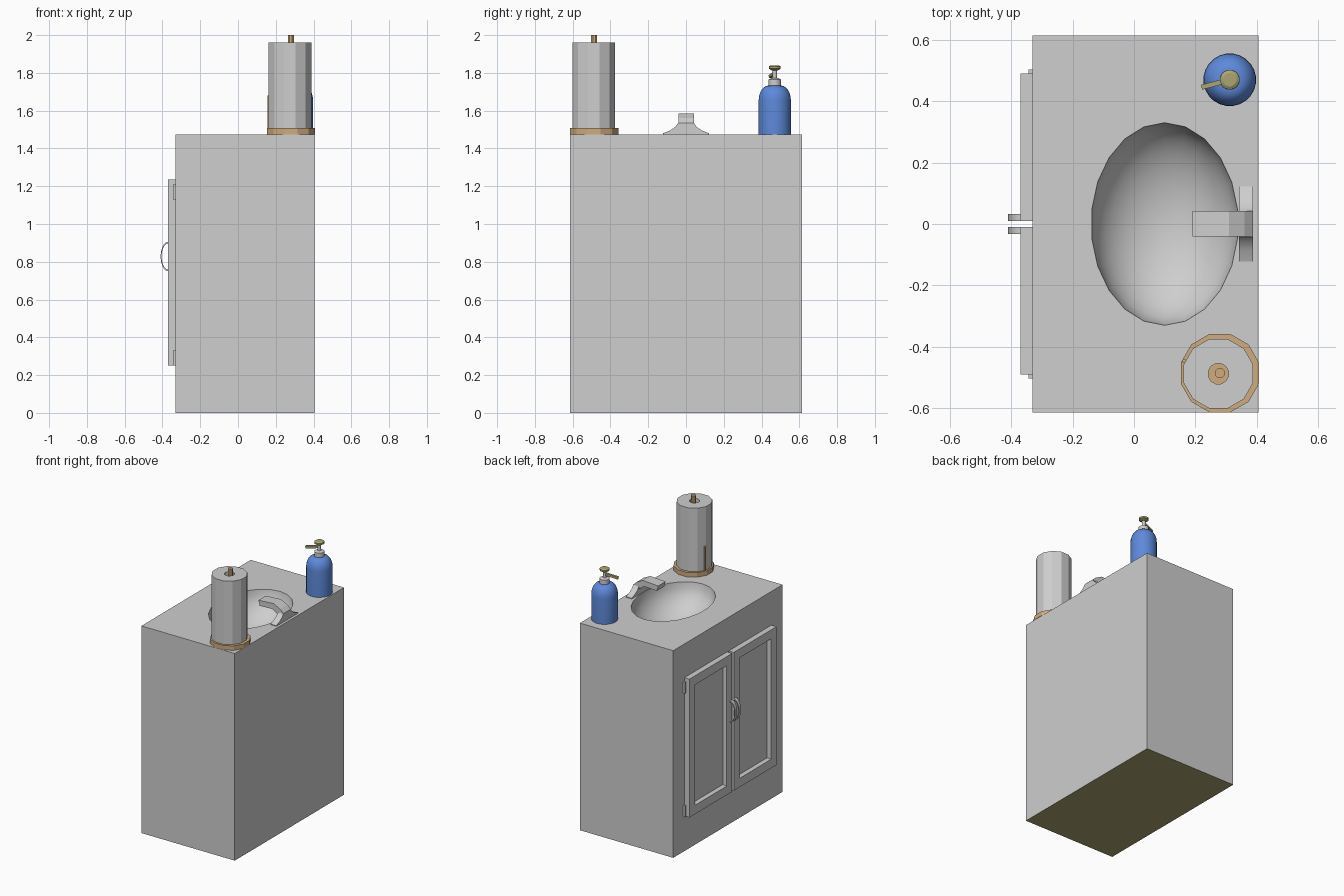
import bpy, bmesh, math
from mathutils import Matrix, Vector

if "Cube" in bpy.data.objects:
    bpy.data.objects.remove(bpy.data.objects["Cube"], do_unlink=True)


def material(name, r, g, b):
    m = bpy.data.materials.new(name)
    m.use_nodes = True
    m.diffuse_color = (r, g, b, 1)
    m.node_tree.nodes["Principled BSDF"].inputs["Base Color"].default_value = (r, g, b, 1)
    return m


GREY = material("light grey", 0.62, 0.62, 0.62)
OLIVE = material("olive", 0.41, 0.38, 0.17)
TAN = material("tan wood", 0.62, 0.41, 0.21)
BLUE = material("soap blue", 0.11, 0.25, 0.70)


def finish(name, bm, mat, smooth=None):
    bmesh.ops.recalc_face_normals(bm, faces=bm.faces)
    me = bpy.data.meshes.new(name)
    bm.to_mesh(me)
    bm.free()
    me.materials.append(mat)
    ob = bpy.data.objects.new(name, me)
    bpy.context.collection.objects.link(ob)
    if smooth:
        bpy.ops.object.select_all(action="DESELECT")
        bpy.context.view_layer.objects.active = ob
        ob.select_set(True)
        bpy.ops.object.shade_smooth_by_angle(angle=math.radians(smooth))
    return ob


def box_mesh(lo, hi):
    lo, hi = Vector(lo), Vector(hi)
    bm = bmesh.new()
    bmesh.ops.create_cube(bm, size=1, matrix=Matrix.Translation((lo + hi) / 2)
                          @ Matrix.Diagonal((*(hi - lo), 1)))
    return bm


def lathe(name, profile, centre, sides, mat, smooth=None, closed=False):
    """Turn (radius, z) points about a vertical axis; closed makes a tube."""
    bm = bmesh.new()
    rings = []
    for r, z in profile:
        angles = [math.tau * (i + 0.5) / sides for i in range(sides)]
        rings.append([bm.verts.new((centre[0] + r * math.cos(a),
                                    centre[1] + r * math.sin(a), z)) for a in angles])
    pairs = list(zip(rings, rings[1:]))
    if closed:
        pairs.append((rings[-1], rings[0]))
    else:
        bm.faces.new(rings[0])
        bm.faces.new(rings[-1])
    for a, b in pairs:
        for i in range(sides):
            j = (i + 1) % sides
            bm.faces.new((a[i], a[j], b[j], b[i]))
    return finish(name, bm, mat, smooth)


def prism(name, points, axis, start, end, mat, smooth=None):
    """Extrude an outline of (x, z) along y, or of (y, z) along x."""
    bm = bmesh.new()
    place = (lambda u, z, d: (u, d, z)) if axis == "y" else (lambda u, z, d: (d, u, z))
    a, b = [[bm.verts.new(place(u, z, d)) for u, z in points] for d in (start, end)]
    bm.faces.new(a)
    bm.faces.new(b)
    for i in range(len(points)):
        j = (i + 1) % len(points)
        bm.faces.new((a[i], a[j], b[j], b[i]))
    return finish(name, bm, mat, smooth)


TOP = 1.475

# Cabinet with an oval bowl cut into its top, and an olive underside
cabinet = finish("cabinet", box_mesh((-0.33, -0.615, 0), (0.405, 0.615, TOP)), GREY)
bm = bmesh.new()
bmesh.ops.create_uvsphere(bm, u_segments=22, v_segments=16, radius=1,
                          matrix=Matrix.Translation((0.1, 0, TOP))
                          @ Matrix.Diagonal((0.24, 0.33, 0.21, 1)))
cutter = finish("bowl_cutter", bm, GREY)
cutter.hide_render = True
cut = cabinet.modifiers.new("bowl", "BOOLEAN")
cut.object = cutter
cut.solver = "EXACT"
bpy.ops.object.select_all(action="DESELECT")
bpy.context.view_layer.objects.active = cabinet
cabinet.select_set(True)
bpy.ops.object.modifier_apply(modifier=cut.name)
bpy.data.objects.remove(cutter, do_unlink=True)
bpy.ops.object.shade_smooth_by_angle(angle=math.radians(35))
cabinet.data.materials.clear()
cabinet.data.materials.append(GREY)
cabinet.data.materials.append(OLIVE)
for f in cabinet.data.polygons:
    f.material_index = 1 if f.center.z < 0.01 else 0

# Doors, handles and hinges, one set on each side
for side, s in (("right", -1), ("left", 1)):
    y0, y1 = sorted((s * 0.009, s * 0.49))
    bm = box_mesh((-0.37, y0, 0.25), (-0.33, y1, 1.235))
    bm.normal_update()
    front = [f for f in bm.faces if f.normal.x < -0.9]
    bmesh.ops.inset_region(bm, faces=front, thickness=0.09)
    bmesh.ops.inset_region(bm, faces=front, thickness=0.014, depth=-0.022)
    finish(side + "_door", bm, GREY)

    steps = 10
    arc = []
    for r, order in ((1, range(steps + 1)), (0.88, range(steps, -1, -1))):
        for i in order:
            a = math.pi * i / steps
            arc.append((-0.369 - 0.041 * r * math.sin(a), 0.828 + 0.078 * r * math.cos(a)))
    prism(side + "_handle", arc, "y", s * 0.01, s * 0.033, GREY, 30)

    for level, z in (("lower", 0.25), ("upper", 1.13)):
        h0, h1 = sorted((s * 0.485, s * 0.503))
        finish(f"{side}_{level}_hinge",
               box_mesh((-0.343, h0, z), (-0.329, h1, z + 0.08)), GREY)

# Tap: flared foot and a bent flat spout
flare = [(0.122, TOP), (0.122, 1.48), (0.085, 1.495), (0.055, 1.515), (0.042, 1.535)]
prism("tap_foot", flare + [(-y, z) for y, z in reversed(flare)],
      "x", 0.342, 0.387, GREY, 30)
spout = [(0.387, TOP), (0.387, 1.535), (0.36, 1.56), (0.31, 1.585), (0.19, 1.578),
         (0.2, 1.54), (0.3, 1.545), (0.342, 1.515), (0.342, TOP)]
prism("tap_spout", spout, "y", -0.041, 0.042, GREY)

# Paper roll on its wooden stand
HOLDER = (0.28, -0.486)
lathe("roll_stand_base", [(0.132, TOP), (0.132, 1.507)], HOLDER, 12, TAN)
lathe("roll_stand_rod", [(0.017, 1.5), (0.017, 2)], HOLDER, 8, TAN)
lathe("roll_stand_peg", [(0.007, 1.5), (0.007, 1.68)], (0.163, -0.447), 8, TAN)
lathe("paper_roll", [(0.034, 1.508), (0.117, 1.508), (0.117, 1.96), (0.034, 1.96)],
      (0.275, -0.488), 12, GREY, closed=True)

# Soap bottle with pump
SOAP = (0.312, 0.47)
shoulder = [(0.033 + 0.053 * math.cos(t * math.pi / 12), 1.655 + 0.078 * math.sin(t * math.pi / 12))
            for t in range(7)]
lathe("soap_bottle", [(0.086, TOP)] + shoulder, SOAP, 24, BLUE, 40)
lathe("pump_collar", [(0.033, 1.73), (0.033, 1.765), (0.02, 1.772)], SOAP, 16, GREY, 30)
lathe("pump_stem", [(0.012, 1.765), (0.012, 1.82)], SOAP, 10, GREY, 40)
lathe("pump_cap", [(0.014, 1.812), (0.032, 1.822), (0.032, 1.834), (0.022, 1.84)],
      SOAP, 16, OLIVE, 30)
bm = box_mesh((-0.095, -0.008, -0.008), (0, 0.008, 0.008))
bmesh.ops.transform(bm, verts=bm.verts, matrix=Matrix.Translation((*SOAP, 1.797))
                    @ Matrix.Rotation(math.radians(15), 4, "Z")
                    @ Matrix.Rotation(math.radians(-10), 4, "Y"))
finish("pump_spout", bm, OLIVE)
